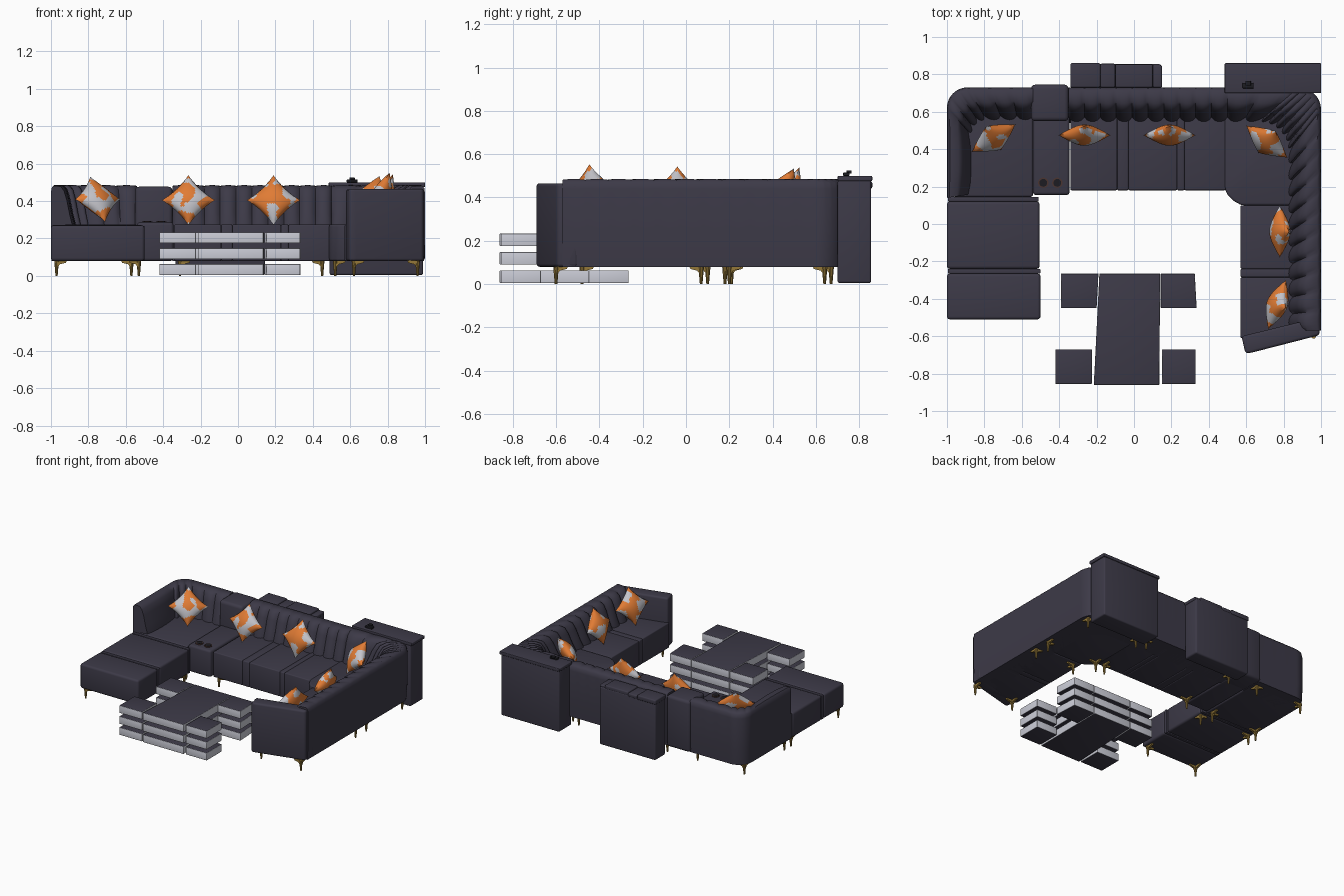
import bpy, bmesh
from math import radians, sin, cos, pi
from mathutils import Matrix, Vector, noise

if "Cube" in bpy.data.objects:
    bpy.data.objects.remove(bpy.data.objects["Cube"])


def material(name, r, g, b):
    m = bpy.data.materials.new(name)
    m.use_nodes = True
    m.diffuse_color = (r, g, b, 1)
    m.node_tree.nodes["Principled BSDF"].inputs["Base Color"].default_value = (r, g, b, 1)
    return m


FABRIC = material("slate fabric", .046, .042, .064)
ORANGE = material("orange cloth", .75, .2, .035)
PALE = material("pale grey cloth", .56, .56, .6)
SLAB = material("light stone", .6, .61, .68)
GOLD = material("aged gold", .3, .19, .04)
BROWN = material("brown cup ring", .07, .035, .03)
BLACK = material("black plastic", .012, .012, .016)


def finish(bm, name, mats, angle=40):
    bmesh.ops.recalc_face_normals(bm, faces=bm.faces)
    mesh = bpy.data.meshes.new(name)
    bm.to_mesh(mesh)
    bm.free()
    for m in mats:
        mesh.materials.append(m)
    ob = bpy.data.objects.new(name, mesh)
    bpy.context.collection.objects.link(ob)
    bpy.ops.object.select_all(action='DESELECT')
    ob.select_set(True)
    bpy.context.view_layer.objects.active = ob
    bpy.ops.object.shade_smooth_by_angle(angle=radians(angle))
    return ob


def prism(name, outline, z0, z1, bevel=.012, mats=(FABRIC,), rule=None):
    bm = bmesh.new()
    low = bm.faces.new([bm.verts.new((x, y, z0)) for x, y in outline])
    top = bmesh.ops.extrude_face_region(bm, geom=[low])["geom"]
    bmesh.ops.translate(bm, verts=[v for v in top if isinstance(v, bmesh.types.BMVert)],
                        vec=(0, 0, z1 - z0))
    if bevel:
        bmesh.ops.bevel(bm, geom=bm.edges[:], offset=bevel, segments=3,
                        profile=.5, affect='EDGES')
    bmesh.ops.recalc_face_normals(bm, faces=bm.faces)
    if rule:
        for f in bm.faces:
            f.material_index = rule(f)
    return finish(bm, name, mats)


def box(name, x0, x1, y0, y1, z0, z1, bevel=.012, **kw):
    return prism(name, [(x0, y0), (x1, y0), (x1, y1), (x0, y1)], z0, z1, bevel, **kw)


def cylinder(name, x, y, z, r, h, mat):
    bm = bmesh.new()
    bmesh.ops.create_cone(bm, cap_ends=True, segments=20, radius1=r, radius2=r, depth=h,
                          matrix=Matrix.Translation((x, y, z)))
    return finish(bm, name, (mat,))


# Channelled backrests: loft between an outer and an inner rounded path
STEPS = 6


def path(start, corner, end, radius, counts):
    a, c, b = Vector(start), Vector(corner), Vector(end)
    ua, ub = (a - c).normalized(), (b - c).normalized()
    p, q = c + ua * radius, c + ub * radius
    centre = p + ub * radius
    n1, n2, n3 = (k * STEPS for k in counts)
    pts = [a.lerp(p, i / n1) for i in range(n1)]
    for i in range(n2):
        t = pi / 2 * i / n2
        pts.append(centre - ub * radius * cos(t) - ua * radius * sin(t))
    return pts + [q.lerp(b, i / n3) for i in range(n3 + 1)]


def backrest(name, outer, inner):
    # profile: fraction from outer to inner path, height, groove depth share
    profile = [(.03, .08, 0), (0, .2, 0), (0, .44, 0), (.03, .47, .1), (.12, .485, .3),
               (.45, .485, .6), (.62, .465, 1), (.72, .42, 1), (.84, .34, 1),
               (.97, .27, 1), (1, .08, 0)]
    bm = bmesh.new()
    rings = []
    for i, (o, n) in enumerate(zip(outer, inner)):
        groove = 1 - sin(pi * (i % STEPS) / STEPS) ** .6
        ring = []
        for f, z, g in profile:
            p = o.lerp(n, f - .1 * g * groove)
            ring.append(bm.verts.new((p.x, p.y, z - .012 * g * groove)))
        rings.append(ring)
    k = len(profile)
    for r, s in zip(rings, rings[1:]):
        for j in range(k):
            bm.faces.new((r[j], r[(j + 1) % k], s[(j + 1) % k], s[j]))
    bm.faces.new(rings[0])
    bm.faces.new(rings[-1])
    return finish(bm, name, (FABRIC,), 50)


def line(a, b, channels):
    n = channels * STEPS
    return [Vector(a).lerp(Vector(b), i / n) for i in range(n + 1)]


backrest("middle_backrest", line((-.35, .73), (.5, .73), 10), line((-.35, .54), (.5, .54), 10))
turn = (2, 6, 11)
backrest("left_backrest", path((.5, .73), (1, .73), (1, -.57), .12, turn),
         path((.5, .54), (.82, .54), (.82, -.57), .16, turn))
turn = (1, 3, 3)
backrest("right_backrest", path((-1, .14), (-1, .73), (-.54, .73), .11, turn),
         path((-.865, .16), (-.865, .55), (-.54, .55), .08, turn))

# Seats
box("chaise_front_cushion", -1, -.5, -.51, -.265, .08, .27, .016)
box("chaise_band", -.995, -.5, -.265, -.24, .08, .268, .005)
box("chaise_rear_cushion", -1, -.505, -.24, .12, .08, .272, .016)
box("chaise_seam_band", -.995, -.51, .12, .145, .08, .27, .005)
box("right_corner_seat", -.97, -.54, .145, .66, .08, .275)
cuts = [-.34, -.09, -.03, .23, .27, .49]
for i, (a, b) in enumerate(zip(cuts, cuts[1:])):
    box("middle_seat_%d" % (i + 1), a, b, .18, .66, .08, .275, .007)
prism("left_corner_seat", [(.48, .66), (.48, .2), (.5, .155), (.53, .125), (.575, .1),
                           (.93, .1), (.93, .6), (.87, .66)], .08, .275)
cuts = [-.61, -.285, -.24, .1]
for i, (a, b) in enumerate(zip(cuts, cuts[1:])):
    box("left_seat_%d" % (i + 1), .57, .93, a, b, .08, .275, .007)
prism("left_end_arm", [(.575, -.6), (.595, -.69), (.62, -.69), (.99, -.595), (1, -.5),
                       (.86, -.53)], .08, .465, .014)

# Console with cup rings
box("console", -.54, -.345, .155, .6, .08, .287, .016)
box("console_back", -.55, -.35, .55, .745, .08, .477, .022)
for x in (-.485, -.41):
    cylinder("cup_ring", x, .22, .288, .028, .008, BROWN)
    cylinder("cup_well", x, .22, .29, .021, .006, BLACK)

# Cabinets standing behind the sofa
box("left_cabinet", .49, .99, .7, .855, .005, .48, .01)
box("left_cabinet_top", .485, 1, .7, .86, .475, .5, .005)
box("middle_cabinet", -.335, .145, .73, .855, .005, .455)
for a, b, y, z in ((-.34, -.18, .86, .475), (-.18, -.1, .857, .468),
                   (-.1, .1, .853, .475), (.1, .15, .848, .465)):
    box("middle_cabinet_lid", a, b, .73, y, .44, z, .008)
box("remote_body", .58, .64, .725, .755, .5, .515, .004, mats=(BLACK,))
box("remote_top", .595, .625, .74, .765, .51, .525, .003, mats=(BLACK,))

# Low table: stacked slabs, pale edges with dark faces
OUTLINES = {
    "table_centre": [(-.215, -.86), (.135, -.86), (.14, -.265), (-.185, -.265)],
    "table_rear_right": [(-.39, -.45), (-.2, -.45), (-.19, -.265), (-.39, -.265)],
    "table_rear_left": [(.143, -.45), (.335, -.45), (.325, -.265), (.143, -.265)],
    "table_front_right": [(-.42, -.855), (-.225, -.855), (-.225, -.67), (-.42, -.67)],
    "table_front_left": [(.15, -.855), (.33, -.855), (.33, -.67), (.15, -.67)],
}
for name, outline in OUTLINES.items():
    for level in range(3):
        z = .005 + level * .085
        prism(name, outline, z, z + .058, .003, mats=(SLAB, FABRIC),
              rule=lambda f: int(abs(f.normal.z) > .8))


# Pinched cushions with mottled cloth
def pillow(x, y, z, yaw, lean, half=.1, thick=.05):
    bm = bmesh.new()
    for side in (1, -1):
        made = bmesh.ops.create_grid(bm, x_segments=20, y_segments=20, size=1)["verts"]
        for v in made:
            u, w = v.co.x, v.co.y
            bulge = max(0, (1 - u * u) * (1 - w * w)) ** .55
            v.co = (u * half * (1 - .1 * (1 - w * w)), w * half * (1 - .1 * (1 - u * u)),
                    side * thick * bulge)
    bmesh.ops.remove_doubles(bm, verts=bm.verts, dist=.0005)
    shift = Vector((x * 9, y * 7, 3))
    for f in bm.faces:
        f.material_index = int(noise.noise(f.calc_center_median() * 15 + shift) > .1)
    turn = (Matrix.Translation((x, y, z)) @ Matrix.Rotation(radians(yaw), 4, 'Z')
            @ Matrix.Rotation(radians(90 - lean), 4, 'X') @ Matrix.Rotation(pi / 4, 4, 'Z'))
    bmesh.ops.transform(bm, matrix=turn, verts=bm.verts)
    finish(bm, "pillow", (ORANGE, PALE), 60)


for spec in ((-.75, .46, .41, 32, 32), (-.265, .475, .405, 0, 20), (.19, .475, .405, 0, 20),
             (.71, .44, .415, -38, 32), (.78, -.04, .41, -90, 20), (.765, -.43, .42, -110, 20)):
    pillow(*spec)


# Legs: tapered post with two bracket arms under the seat corner
def leg(x, y, dx, dy):
    bm = bmesh.new()
    bmesh.ops.create_cone(bm, cap_ends=True, segments=10, radius1=.006, radius2=.013,
                          depth=.08, matrix=Matrix.Translation((x, y, .04)))
    for ax, ay in ((dx, 0), (0, dy)):
        side = Vector((ay, ax, 0)) * .008
        arm = Vector((ax, ay, 0))
        base = Vector((x, y, 0))
        tri = [base + Vector((0, 0, .04)), base + Vector((0, 0, .082)),
               base + arm * .055 + Vector((0, 0, .082)), base + arm * .05 + Vector((0, 0, .07)),
               base + arm * .018 + Vector((0, 0, .062))]
        f = bm.faces.new([bm.verts.new(p - side) for p in tri])
        new = bmesh.ops.extrude_face_region(bm, geom=[f])["geom"]
        bmesh.ops.translate(bm, vec=side * 2,
                            verts=[v for v in new if isinstance(v, bmesh.types.BMVert)])
    finish(bm, "leg", (GOLD,), 35)


# Each seat block stands on four corner legs: x0, x1, y0, y1
for x0, x1, y0, y1 in ((-.97, -.53, -.48, .1), (-.97, -.57, .18, .67), (-.31, .45, .21, .67),
                       (.62, .96, -.6, .07), (.52, .96, .2, .64)):
    for x, dx in ((x0, 1), (x1, -1)):
        for y, dy in ((y0, 1), (y1, -1)):
            leg(x, y, dx, dy)
